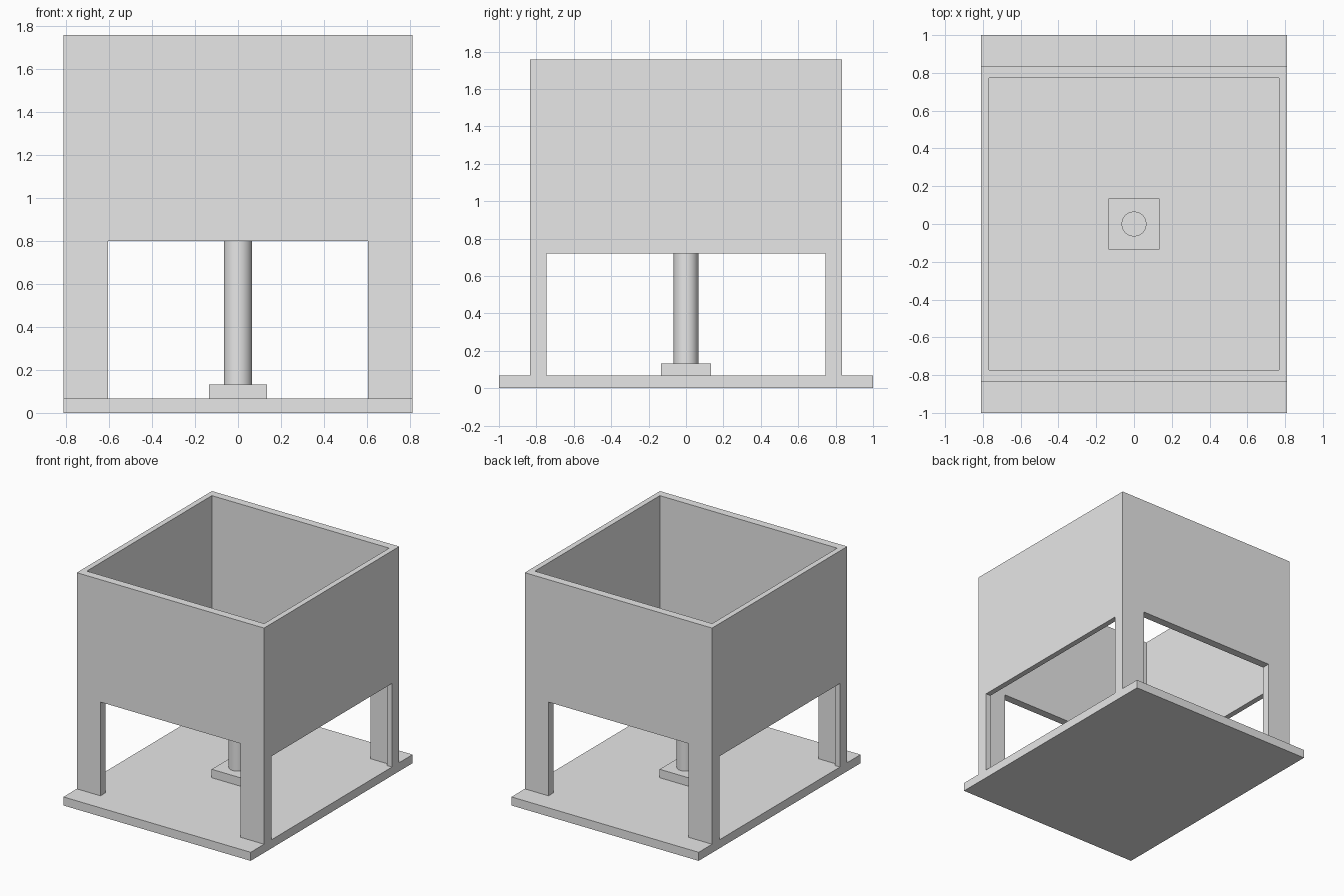
import bpy
import math

cube = bpy.data.objects.get("Cube")
if cube:
    bpy.data.objects.remove(cube, do_unlink=True)

# One plain grey for every part
grey = bpy.data.materials.new("light_grey")
grey.use_nodes = True
colour = (0.8, 0.8, 0.8, 1)
grey.diffuse_color = colour
grey.node_tree.nodes["Principled BSDF"].inputs["Base Color"].default_value = colour


def box(name, half_x, half_y, z0, z1):
    """Box centred on the vertical axis, from height z0 to z1."""
    bpy.ops.mesh.primitive_cube_add(size=2, location=(0, 0, (z0 + z1) / 2))
    ob = bpy.context.object
    ob.name = name
    ob.scale = (half_x, half_y, (z1 - z0) / 2)
    bpy.ops.object.transform_apply(location=False, rotation=False, scale=True)
    ob.data.materials.append(grey)
    return ob


BASE_TOP, BLOCK_TOP, ROD_TOP, WALL_TOP = 0.067, 0.133, 1.0, 1.757

# Base plate and the mounting block in its middle
box("base_plate", 0.81, 1.0, 0, BASE_TOP)
box("rod_mount", 0.134, 0.134, BASE_TOP, BLOCK_TOP)

# Round rod standing on the block
bpy.ops.mesh.primitive_cylinder_add(vertices=48, radius=0.066, depth=ROD_TOP - BLOCK_TOP,
                                    location=(0, 0, (ROD_TOP + BLOCK_TOP) / 2))
rod = bpy.context.object
rod.name = "rod"
rod.data.materials.append(grey)
bpy.ops.object.shade_smooth_by_angle(angle=math.radians(40))

# Open-topped housing on four corner legs, hollowed and cut through both ways
housing = box("housing", 0.81, 0.835, BASE_TOP, WALL_TOP)
cutters = [
    box("hollow_cutter", 0.767, 0.772, -0.5, 2.5),
    box("front_opening_cutter", 0.605, 1.5, -0.5, 0.8),
    box("side_opening_cutter", 1.5, 0.745, -0.5, 0.72),
]
for cutter in cutters:
    cut = housing.modifiers.new(cutter.name, 'BOOLEAN')
    cut.operation = 'DIFFERENCE'
    cut.solver = 'EXACT'
    cut.object = cutter
bpy.context.view_layer.objects.active = housing
for name in [m.name for m in housing.modifiers]:
    bpy.ops.object.modifier_apply(modifier=name)
for cutter in cutters:
    bpy.data.objects.remove(cutter, do_unlink=True)
